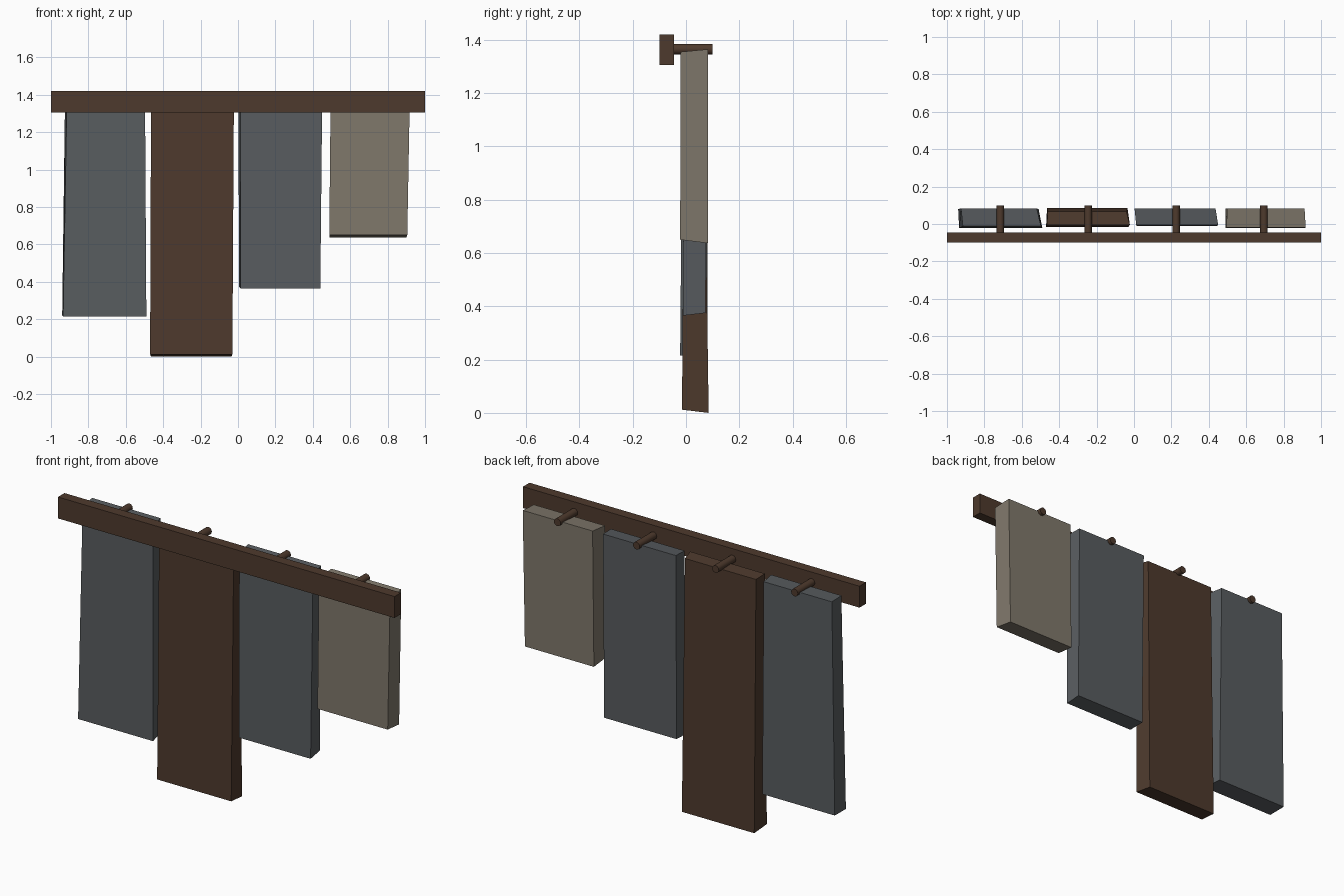
import bpy
import bmesh
from math import radians

cube = bpy.data.objects.get("Cube")
if cube:
    bpy.data.objects.remove(cube, do_unlink=True)


def make_material(name, rgb):
    mat = bpy.data.materials.new(name)
    mat.use_nodes = True
    colour = (*rgb, 1.0)
    mat.diffuse_color = colour
    mat.node_tree.nodes["Principled BSDF"].inputs["Base Color"].default_value = colour
    return mat


wood = make_material("dark wood", (0.076, 0.042, 0.026))
slate = make_material("slate grey", (0.098, 0.108, 0.116))
taupe = make_material("weathered taupe", (0.215, 0.188, 0.147))


def add_box(name, mat, front, back, y_top, y_bottom, z_top, z_bottom):
    """Uneven plank: front/back hold (top left, top right, bottom left, bottom right) x;
    the y and z pairs are (front, back)."""
    bm = bmesh.new()
    bmesh.ops.create_cube(bm, size=2.0)
    for v in bm.verts:
        rear = int(v.co.y > 0)
        right = int(v.co.x > 0)
        high = v.co.z > 0
        xs = back if rear else front
        v.co.x = xs[right if high else right + 2]
        v.co.y = (y_top if high else y_bottom)[rear]
        v.co.z = (z_top if high else z_bottom)[rear]
    mesh = bpy.data.meshes.new(name)
    bm.to_mesh(mesh)
    bm.free()
    mesh.materials.append(mat)
    obj = bpy.data.objects.new(name, mesh)
    bpy.context.collection.objects.link(obj)
    return obj


# Horizontal rail across the front
rail_x = (-1, 1, -1, 1)
rail_y = (-0.1, -0.045)
add_box("rail", wood, rail_x, rail_x, rail_y, rail_y, (1.42, 1.42), (1.305, 1.305))

# Hanging planks, slightly crooked
add_box("outer_left_plank", slate,
        (-0.915, -0.497, -0.935, -0.49), (-0.925, -0.52, -0.94, -0.51),
        (-0.012, 0.083), (-0.022, 0.08), (1.36, 1.365), (0.215, 0.22))
add_box("long_plank", wood,
        (-0.465, -0.022, -0.47, -0.03), (-0.462, -0.04, -0.465, -0.035),
        (-0.005, 0.066), (-0.015, 0.085), (1.36, 1.355), (0.012, 0))
add_box("inner_right_plank", slate,
        (0.012, 0.45, 0.014, 0.44), (0.003, 0.436, 0.005, 0.435),
        (-0.006, 0.082), (-0.012, 0.073), (1.355, 1.365), (0.365, 0.375))
add_box("short_plank", taupe,
        (0.495, 0.918, 0.488, 0.905), (0.497, 0.912, 0.49, 0.9),
        (-0.02, 0.083), (-0.022, 0.082), (1.355, 1.365), (0.65, 0.637))

# Round pegs joining each plank to the rail
for i in range(4):
    bpy.ops.mesh.primitive_cylinder_add(
        vertices=12, radius=0.02, depth=0.15,
        location=(-0.715 + 0.47 * i, 0.025, 1.365), rotation=(radians(90), 0, 0))
    peg = bpy.context.object
    peg.name = f"peg_{i + 1}"
    peg.data.materials.append(wood)
    bpy.ops.object.shade_smooth_by_angle(angle=radians(40))
